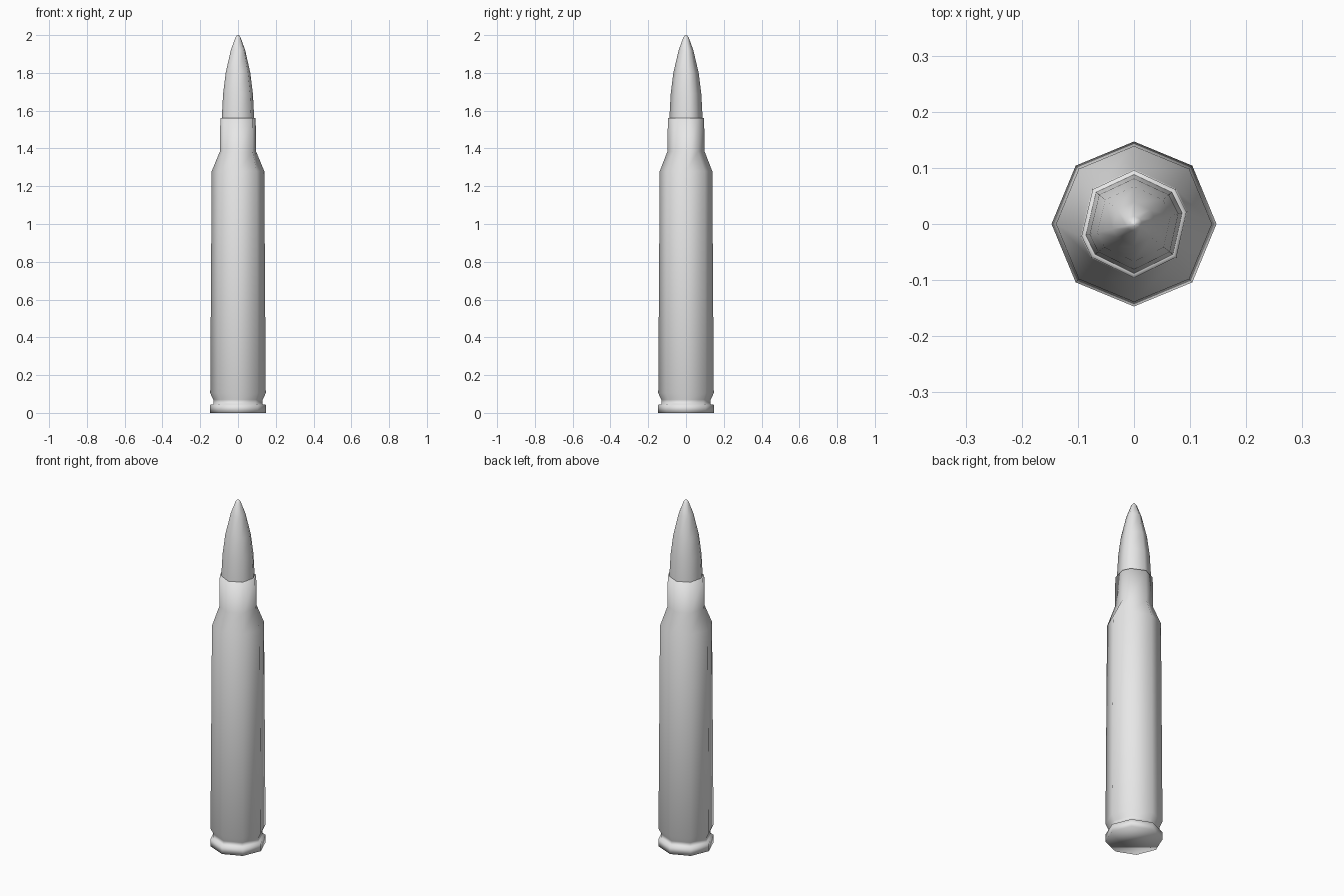
import bpy, bmesh
from math import cos, sin, radians

cube = bpy.data.objects.get("Cube")
if cube:
    bpy.data.objects.remove(cube, do_unlink=True)

grey = bpy.data.materials.new("plain_grey")
grey.use_nodes = True
colour = (0.8, 0.8, 0.8, 1)
grey.diffuse_color = colour
grey.node_tree.nodes["Principled BSDF"].inputs["Base Color"].default_value = colour

EVEN = [i * 45 for i in range(8)]
# The narrow upper section has slightly uneven corners
NECK = [13, 40, 90, 140, 193, 218, 270, 322]


def lathe(name, rings):
    """Skin eight-sided rings of (radius, height, corner angles) and cap both ends."""
    bm = bmesh.new()
    loops = [[bm.verts.new((r * cos(radians(a)), r * sin(radians(a)), z)) for a in angles]
             for r, z, angles in rings]
    for low, high in zip(loops, loops[1:]):
        for i in range(8):
            j = (i + 1) % 8
            bm.faces.new((low[i], low[j], high[j], high[i]))
    bm.faces.new(loops[0][::-1])
    bm.faces.new(loops[-1])
    bmesh.ops.recalc_face_normals(bm, faces=bm.faces)
    for f in bm.faces:
        f.smooth = True
    mesh = bpy.data.meshes.new(name)
    bm.to_mesh(mesh)
    bm.free()
    mesh.materials.append(grey)
    obj = bpy.data.objects.new(name, mesh)
    bpy.context.collection.objects.link(obj)
    return obj


# Casing: rim, groove, tapered body, shoulder and neck with an inner lip
body = [(0.147, 0), (0.147, 0.043), (0.131, 0.046), (0.131, 0.07),
        (0.147, 0.105), (0.139, 1.28)]
neck = [(0.098, 1.385), (0.096, 1.56), (0.086, 1.56)]
lathe("casing", [(r, z, EVEN) for r, z in body] + [(r, z, NECK) for r, z in neck])

# Pointed tip seated in the neck
tip = [(0.088, 1.5), (0.088, 1.56), (0.081, 1.69), (0.067, 1.8),
       (0.039, 1.92), (0.014, 1.988), (0.004, 2.0)]
lathe("pointed_tip", [(r, z, NECK) for r, z in tip])
